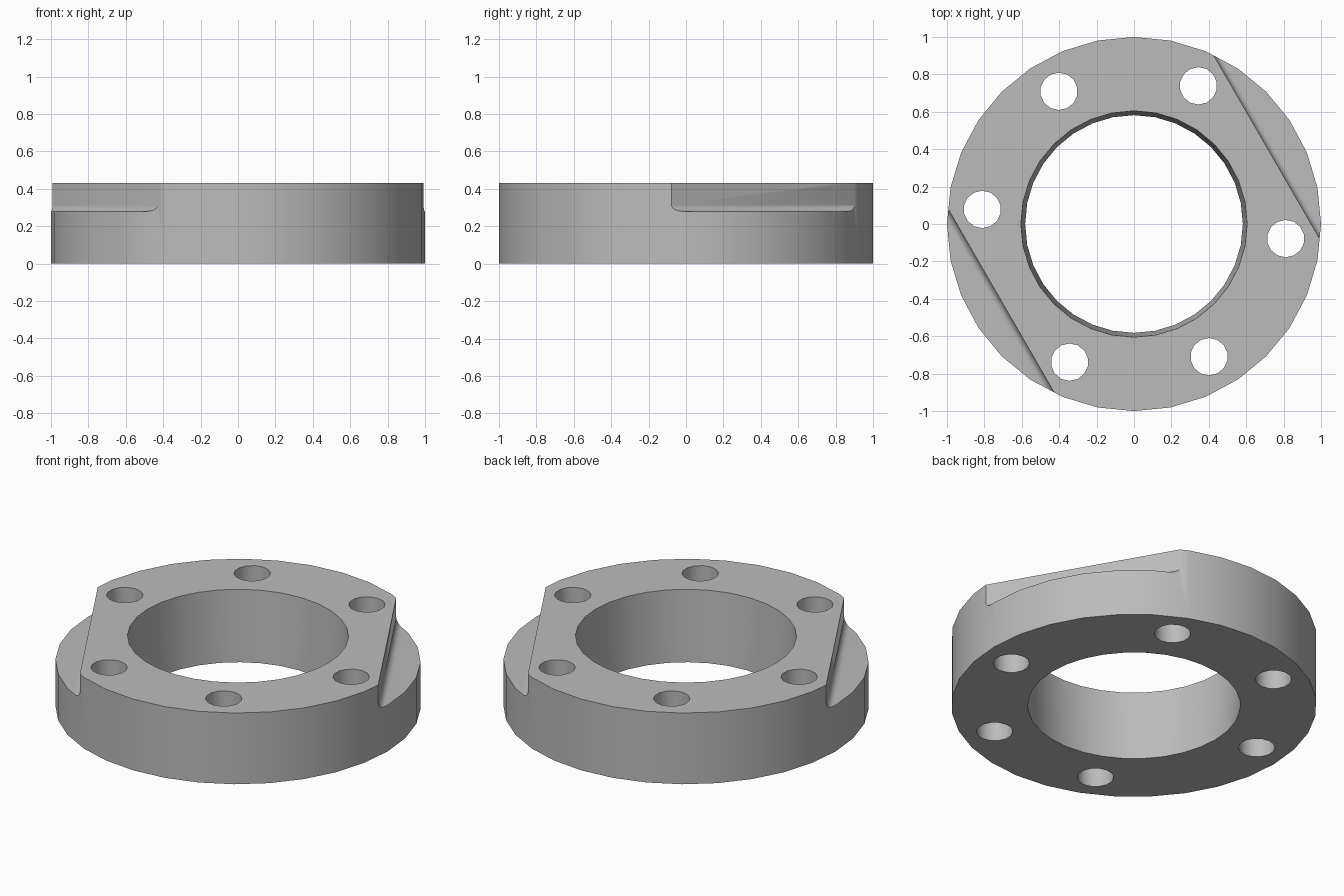
import bpy
import bmesh
from math import cos, sin, pi, radians
from mathutils import Matrix, Vector

if "Cube" in bpy.data.objects:
    bpy.data.objects.remove(bpy.data.objects["Cube"])

HEIGHT = 0.43
BOLT_CIRCLE = 0.815
FLAT_DISTANCE = 0.82
FLOOR = 0.28
FILLET = 0.035

grey = bpy.data.materials.new("machined grey")
grey.use_nodes = True
colour = (0.5, 0.5, 0.5, 1)
grey.diffuse_color = colour
grey.node_tree.nodes["Principled BSDF"].inputs["Base Color"].default_value = colour


def make_object(name, bm):
    bmesh.ops.recalc_face_normals(bm, faces=bm.faces)
    mesh = bpy.data.meshes.new(name)
    bm.to_mesh(mesh)
    bm.free()
    mesh.materials.append(grey)
    obj = bpy.data.objects.new(name, mesh)
    bpy.context.collection.objects.link(obj)
    return obj


def cylinder(name, sides, bottom_radius, top_radius, bottom, top, x=0, y=0):
    bm = bmesh.new()
    bmesh.ops.create_cone(
        bm, cap_ends=True, segments=sides, radius1=bottom_radius,
        radius2=top_radius, depth=top - bottom,
        matrix=Matrix.Translation((x, y, (bottom + top) / 2)))
    return make_object(name, bm)


def flat_cutter(name, angle):
    """Long bar with a rounded lower inner edge, turned to face the angle."""
    centre = FLAT_DISTANCE + FILLET
    arc = [radians(180 + 15 * i) for i in range(7)]
    profile = [(FLAT_DISTANCE, 0.6)]
    profile += [(centre + FILLET * cos(a), FLOOR + FILLET + FILLET * sin(a)) for a in arc]
    profile += [(1.2, FLOOR), (1.2, 0.6)]
    bm = bmesh.new()
    face = bm.faces.new([bm.verts.new((d, -1, z)) for d, z in profile])
    swept = bmesh.ops.extrude_face_region(bm, geom=[face])["geom"]
    moved = [v for v in swept if isinstance(v, bmesh.types.BMVert)]
    bmesh.ops.translate(bm, verts=moved, vec=Vector((0, 2, 0)))
    bmesh.ops.rotate(bm, verts=bm.verts, matrix=Matrix.Rotation(angle, 3, "Z"))
    return make_object(name, bm)


# Ring blank, tapered bore, bolt holes and the two side flats
ring = cylinder("flange_ring", 32, 1, 1, 0, HEIGHT)
over = 0.05
taper = (0.605 - 0.582) / HEIGHT
cutters = [cylinder("bore_cutter", 32, 0.582 - taper * over, 0.605 + taper * over,
                    -over, HEIGHT + over)]
for degrees in (65, 119.5, 174.5):
    for turn in (0, pi):
        a = radians(degrees) + turn
        cutters.append(cylinder("bolt_hole_cutter", 14, 0.1, 0.1, -over, HEIGHT + over,
                                BOLT_CIRCLE * cos(a), BOLT_CIRCLE * sin(a)))
for turn in (0, pi):
    cutters.append(flat_cutter("flat_cutter", radians(30) + turn))

# Cut everything out of the blank, then discard the cutters
bpy.context.view_layer.objects.active = ring
for cutter in cutters:
    cut = ring.modifiers.new(cutter.name, "BOOLEAN")
    cut.operation = "DIFFERENCE"
    cut.solver = "EXACT"
    cut.object = cutter
    bpy.ops.object.modifier_apply(modifier=cut.name)
    bpy.data.objects.remove(cutter)

# Smooth curved walls, crisp rims
bpy.ops.object.select_all(action="DESELECT")
ring.select_set(True)
bpy.ops.object.shade_smooth_by_angle(angle=radians(32))
